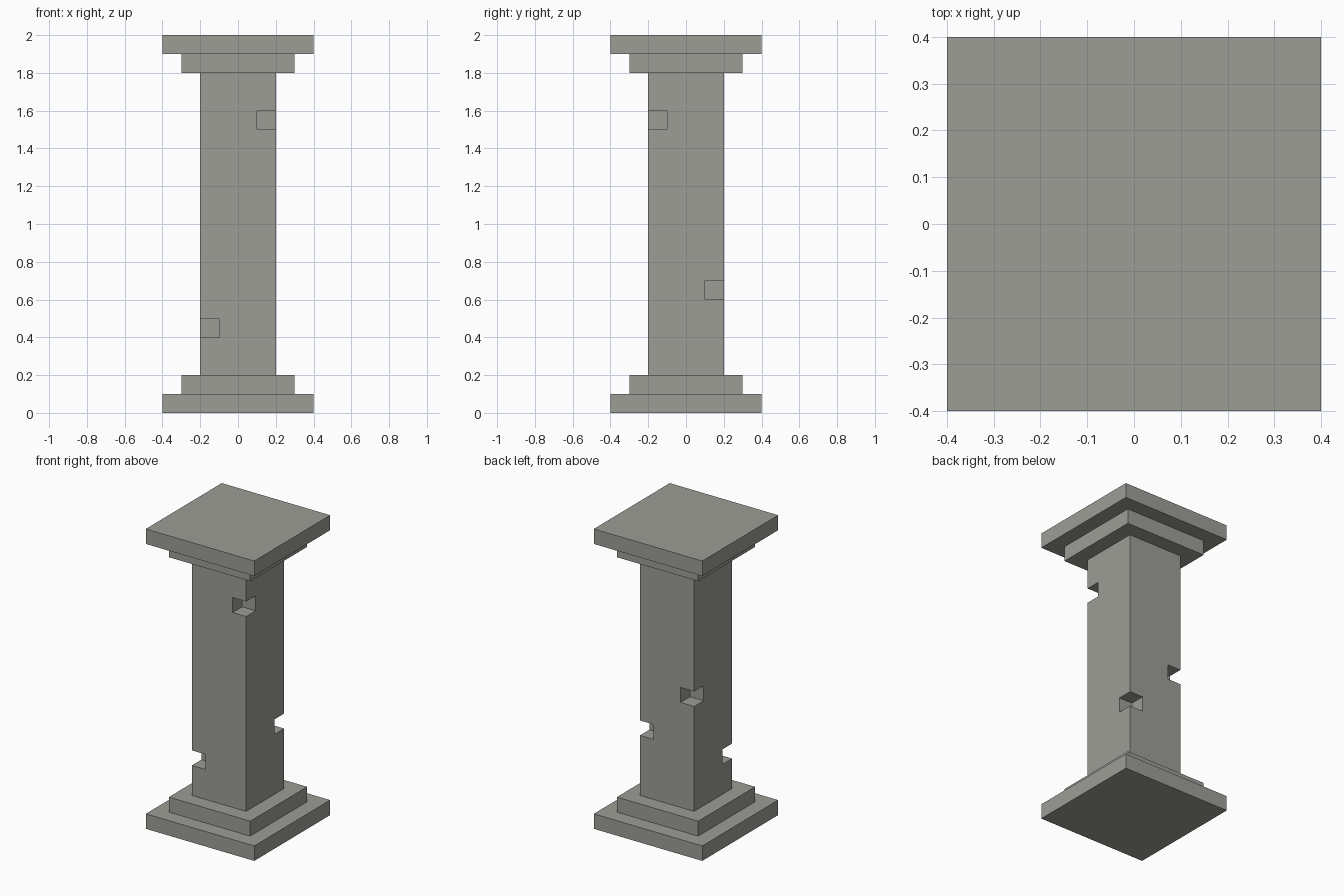
import bpy

cube = bpy.data.objects.get("Cube")
if cube:
    bpy.data.objects.remove(cube, do_unlink=True)

# Stone colour
STONE = (0.337, 0.337, 0.309, 1.0)
stone = bpy.data.materials.new("grey_stone")
stone.use_nodes = True
stone.diffuse_color = STONE
bsdf = stone.node_tree.nodes["Principled BSDF"]
bsdf.inputs["Base Color"].default_value = STONE
bsdf.inputs["Roughness"].default_value = 0.9


def block(name, width, z0, z1, x=0.0, y=0.0):
    """Square block of the given width between two heights."""
    bpy.ops.mesh.primitive_cube_add(size=1, location=(x, y, (z0 + z1) / 2))
    ob = bpy.context.object
    ob.name = ob.data.name = name
    ob.scale = (width, width, z1 - z0)
    bpy.ops.object.transform_apply(location=True, rotation=False, scale=True)
    ob.data.materials.append(stone)
    return ob


# Stepped base and matching capital
block("base_slab", 0.8, 0.0, 0.1)
block("base_step", 0.6, 0.1, 0.2)
block("capital_step", 0.6, 1.8, 1.9)
block("capital_slab", 0.8, 1.9, 2.0)

# Shaft with one chipped notch on each vertical edge: (x side, y side, bottom)
HALF = 0.2
shaft = block("shaft", 2 * HALF, 0.2, 1.8)
notches = [(1, -1, 1.5), (-1, -1, 0.4), (1, 1, 0.6), (-1, 1, 0.9)]
for sx, sy, z in notches:
    cutter = block("notch_cutter", 0.2, z, z + 0.1, sx * HALF, sy * HALF)
    cutter.hide_render = True
    cut = shaft.modifiers.new("notch", 'BOOLEAN')
    cut.operation = 'DIFFERENCE'
    cut.solver = 'EXACT'
    cut.object = cutter
    bpy.context.view_layer.objects.active = shaft
    bpy.ops.object.modifier_apply(modifier=cut.name)
    bpy.data.objects.remove(cutter, do_unlink=True)
